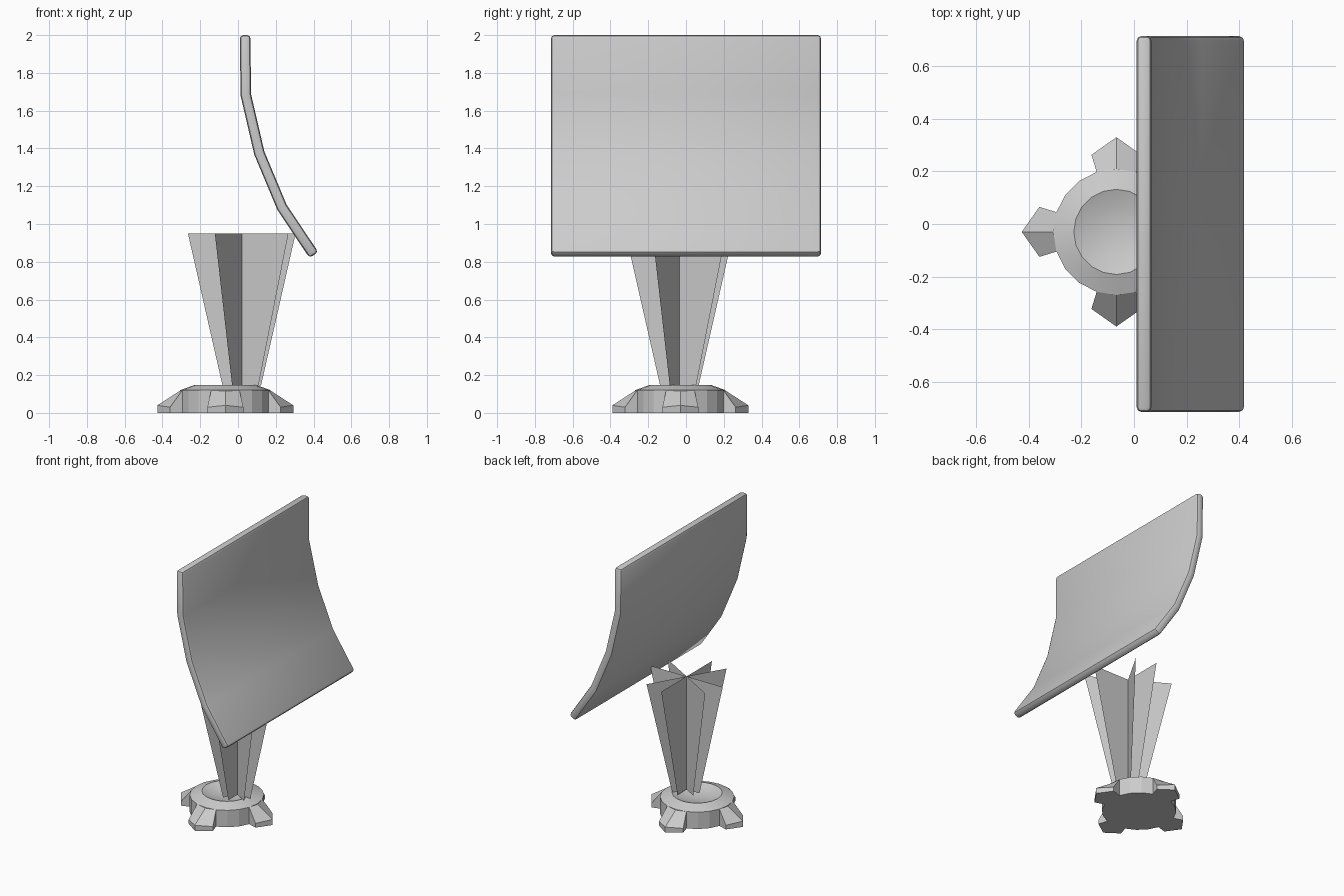
import bpy, bmesh
from math import sin, cos, pi, radians, hypot

if "Cube" in bpy.data.objects:
    bpy.data.objects.remove(bpy.data.objects["Cube"])


def make(name, verts, faces, fix=True, bevel=0.0, smooth=None):
    bm = bmesh.new()
    vs = [bm.verts.new(v) for v in verts]
    for f in faces:
        bm.faces.new([vs[i] for i in f])
    if fix:
        bmesh.ops.recalc_face_normals(bm, faces=bm.faces[:])
    if bevel:
        bm.normal_update()
        sharp = [e for e in bm.edges if e.calc_face_angle(0) > radians(60)]
        bmesh.ops.bevel(bm, geom=sharp, offset=bevel, segments=2, profile=0.5,
                        affect='EDGES', clamp_overlap=True)
    mesh = bpy.data.meshes.new(name)
    bm.to_mesh(mesh)
    bm.free()
    ob = bpy.data.objects.new(name, mesh)
    bpy.context.collection.objects.link(ob)
    if smooth:
        bpy.ops.object.select_all(action='DESELECT')
        ob.select_set(True)
        bpy.context.view_layer.objects.active = ob
        bpy.ops.object.shade_smooth_by_angle(angle=radians(smooth))
    return ob


# Curved panel: thickened centre line in xz, extruded along y
line = [(0.038, 2.0), (0.041, 1.685), (0.113, 1.375), (0.233, 1.088), (0.402, 0.836)]
half_t, half_w = 0.028, 0.715
left, right = [], []
for i, (x, z) in enumerate(line):
    a, b = line[max(i - 1, 0)], line[min(i + 1, len(line) - 1)]
    dx, dz = b[0] - a[0], b[1] - a[1]
    d = hypot(dx, dz)
    nx, nz = -dz / d * half_t, dx / d * half_t
    right.append((x + nx, z + nz))
    left.append((x - nx, z - nz))
n = len(line)
ring = left + right
verts = [(x, y, z) for y in (-half_w, half_w) for x, z in ring]
m = 2 * n
faces = []
for i in range(n - 1):
    faces.append((i, i + 1, m + i + 1, m + i))
    faces.append((n + i, n + i + 1, m + n + i + 1, m + n + i))
    for k in (0, m):
        faces.append((k + i, k + i + 1, k + n + i + 1, k + n + i))
for i in (0, n - 1):
    faces.append((i, n + i, m + n + i, m + i))
make("curved_panel", verts, faces, bevel=0.018, smooth=30)

# Post: flared upright sheets crossing on one axis
px, py = 0.02, -0.035
for k, deg in enumerate((0, 60, 90, 150)):
    c, s = cos(radians(deg)), sin(radians(deg))
    pts = [(px + r * c, py + r * s, z)
           for r, z in ((-0.102, 0.145), (0.102, 0.145), (0.285, 0.95), (-0.285, 0.95))]
    make(f"post_blade_{k + 1}", pts, [(0, 1, 2, 3)], fix=False)

# Base: low-poly turned disc with a shallow dish
bx, by = -0.067, -0.03
seg = 20
profile = [(0.24, 0), (0.24, 0.12), (0.162, 0.148), (0.10, 0.125)]
verts = [(bx + r * cos(2 * pi * i / seg), by + r * sin(2 * pi * i / seg), z)
         for r, z in profile for i in range(seg)]
verts.append((bx, by, 0.115))
faces = [(j * seg + i, j * seg + (i + 1) % seg, (j + 1) * seg + (i + 1) % seg, (j + 1) * seg + i)
         for j in range(len(profile) - 1) for i in range(seg)]
faces.append(tuple(range(seg - 1, -1, -1)))
top = (len(profile) - 1) * seg
faces += [(top + i, top + (i + 1) % seg, len(verts) - 1) for i in range(seg)]
make("base_disc", verts, faces, smooth=15)

# Feet: four pointed wedges with a centre ridge
upper = [(0.228, -0.075, 0.12), (0.293, -0.095, 0.03), (0.36, 0, 0.04),
         (0.293, 0.095, 0.03), (0.228, 0.075, 0.12), (0.236, 0, 0.12)]
foot = upper + [(r, w, 0) for r, w, z in upper]
foot_faces = [(5, 0, 1, 2), (5, 2, 3, 4), (6, 7, 8, 9, 10, 11)]
foot_faces += [(i, (i + 1) % 6, 6 + (i + 1) % 6, 6 + i) for i in range(6)]
for k in range(4):
    c, s = cos(k * pi / 2), sin(k * pi / 2)
    make(f"foot_{k + 1}", [(bx + r * c - w * s, by + r * s + w * c, z) for r, w, z in foot],
         foot_faces)
